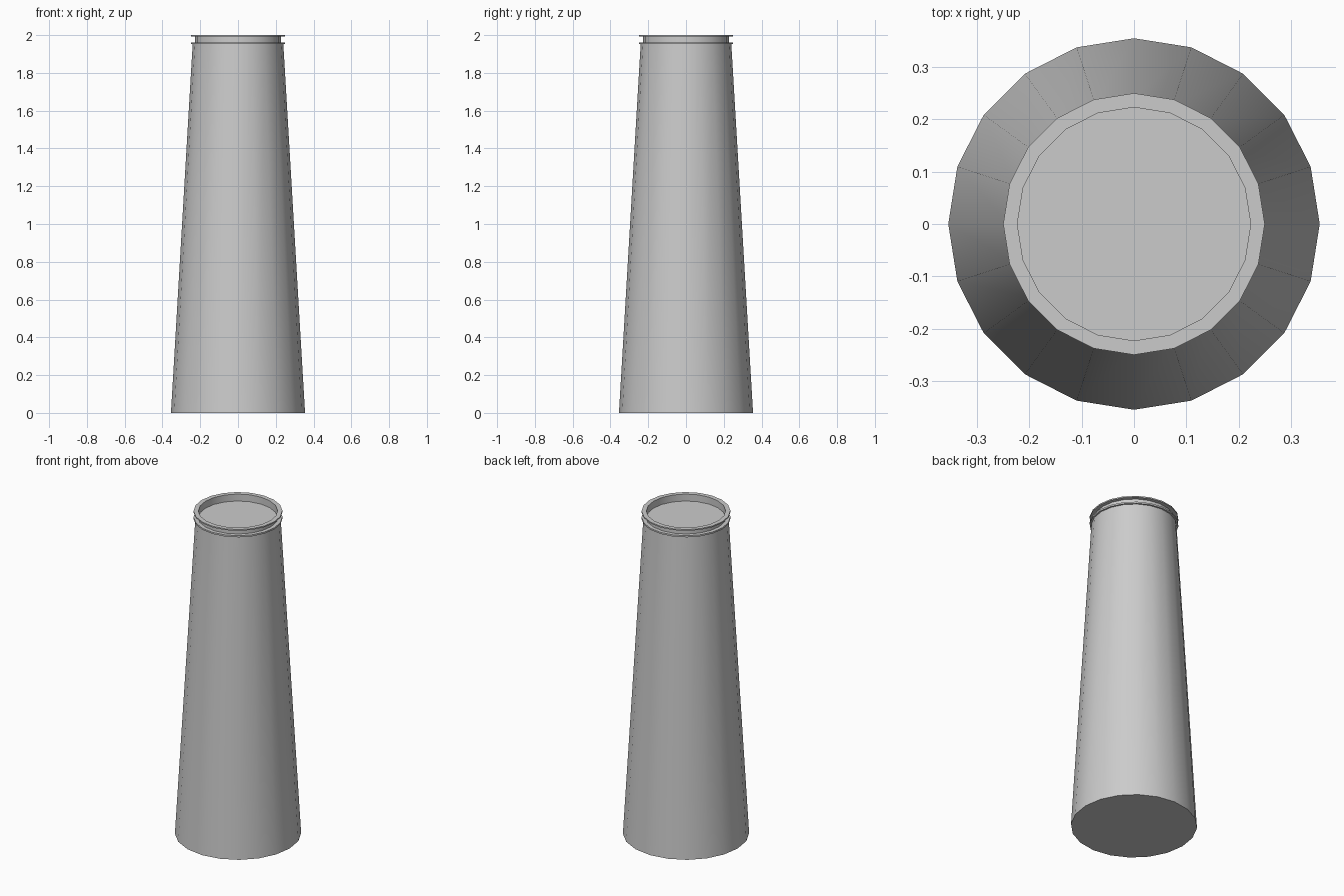
import bpy, bmesh, math

if "Cube" in bpy.data.objects:
    bpy.data.objects.remove(bpy.data.objects["Cube"])

SIDES = 20


def lathe(name, profile, closed_ends=True):
    """Spin an (r, z) profile round the z axis, capping both open ends."""
    bm = bmesh.new()
    rings = []
    for r, z in profile:
        rings.append([bm.verts.new((r * math.cos(2 * math.pi * i / SIDES),
                                    r * math.sin(2 * math.pi * i / SIDES), z))
                      for i in range(SIDES)])
    for a, b in zip(rings, rings[1:]):
        for i in range(SIDES):
            j = (i + 1) % SIDES
            bm.faces.new((a[i], a[j], b[j], b[i]))
    if closed_ends:
        bm.faces.new(rings[0][::-1])
        bm.faces.new(rings[-1])
    bmesh.ops.recalc_face_normals(bm, faces=bm.faces)
    mesh = bpy.data.meshes.new(name)
    bm.to_mesh(mesh)
    bm.free()
    obj = bpy.data.objects.new(name, mesh)
    bpy.context.collection.objects.link(obj)
    bpy.ops.object.select_all(action='DESELECT')
    obj.select_set(True)
    bpy.context.view_layer.objects.active = obj
    bpy.ops.object.shade_smooth_by_angle(angle=math.radians(30))
    return obj


# Tapered shaft, lower flange, recessed neck, upper flange and sunken top
lathe("chimney_stack", [
    (0.355, 0.0),
    (0.24, 1.952),
    (0.25, 1.952), (0.25, 1.962),
    (0.227, 1.962), (0.227, 1.992),
    (0.25, 1.992), (0.25, 2.0),
    (0.223, 2.0), (0.223, 1.957),
])
